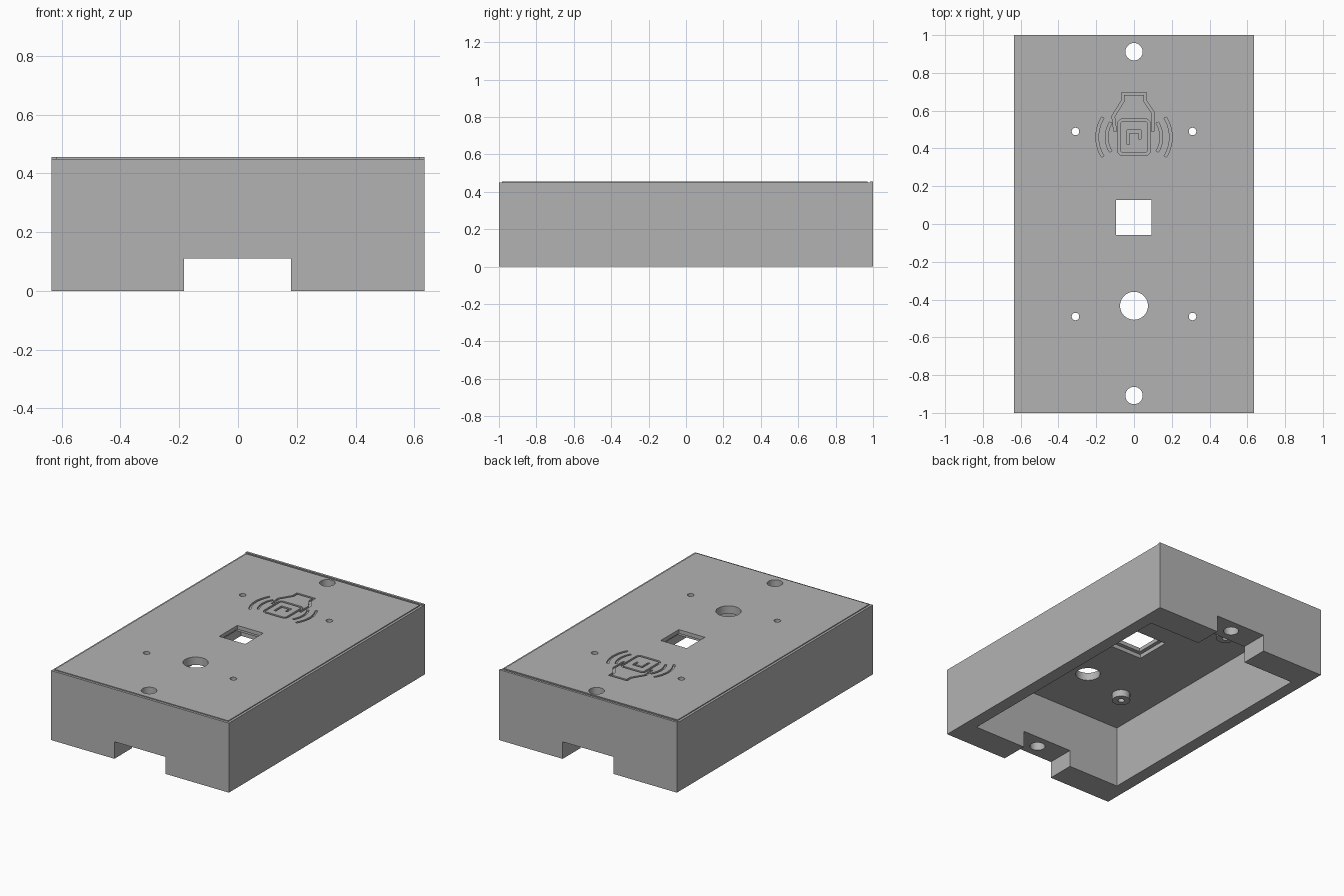
import bpy, bmesh
from math import sin, cos, radians
from mathutils import Vector

old = bpy.data.objects.get("Cube")
if old:
    bpy.data.objects.remove(old, do_unlink=True)

TOP, STEP, CEILING, NOTCH = 0.455, 0.449, 0.404, 0.11
W, L = 0.635, 1.0

grey = bpy.data.materials.new("plain grey")
grey.use_nodes = True
grey.diffuse_color = (0.45, 0.45, 0.45, 1)
grey.node_tree.nodes["Principled BSDF"].inputs["Base Color"].default_value = (0.45, 0.45, 0.45, 1)


def finish(bm, name):
    bmesh.ops.recalc_face_normals(bm, faces=bm.faces)
    mesh = bpy.data.meshes.new(name)
    bm.to_mesh(mesh)
    bm.free()
    mesh.materials.append(grey)
    obj = bpy.data.objects.new(name, mesh)
    bpy.context.collection.objects.link(obj)
    return obj


def box(name, x0, x1, y0, y1, z0, z1):
    bm = bmesh.new()
    bmesh.ops.create_cube(bm, size=1)
    for v in bm.verts:
        v.co = ((x0 + x1) / 2 + v.co.x * (x1 - x0),
                (y0 + y1) / 2 + v.co.y * (y1 - y0),
                (z0 + z1) / 2 + v.co.z * (z1 - z0))
    return finish(bm, name)


def cylinder(name, x, y, r, z0, z1, sides=40):
    bm = bmesh.new()
    bmesh.ops.create_cone(bm, cap_ends=True, segments=sides, radius1=r, radius2=r, depth=z1 - z0)
    bmesh.ops.translate(bm, verts=bm.verts, vec=(x, y, (z0 + z1) / 2))
    return finish(bm, name)


def ribbon(name, points, width, z0, z1, closed=False):
    """Upright strip of constant width that follows a flat path."""
    pts = [Vector(p) for p in points]
    n = len(pts)
    bm = bmesh.new()
    rings = []
    for i, p in enumerate(pts):
        before = pts[i - 1] if closed or i > 0 else p
        after = pts[(i + 1) % n] if closed or i < n - 1 else p
        d1, d2 = (p - before), (after - p)
        d1 = d1.normalized() if d1.length else d2.normalized()
        d2 = d2.normalized() if d2.length else d1
        t = (d1 + d2).normalized()
        side = Vector((-t.y, t.x)) * (width / 2 / max(t.dot(d1), 0.5))
        a, b = p + side, p - side
        rings.append([bm.verts.new((q.x, q.y, z)) for q, z in ((a, z0), (b, z0), (b, z1), (a, z1))])
    for i in range(n if closed else n - 1):
        r, s = rings[i], rings[(i + 1) % n]
        for k in range(4):
            bm.faces.new((r[k], r[(k + 1) % 4], s[(k + 1) % 4], s[k]))
    if not closed:
        bm.faces.new(rings[0])
        bm.faces.new(rings[-1])
    return finish(bm, name)


def combine(target, tool, operation):
    mod = target.modifiers.new(operation.lower(), 'BOOLEAN')
    mod.operation, mod.solver, mod.object = operation, 'EXACT', tool
    tool.hide_render = True
    bpy.context.view_layer.objects.active = target
    bpy.ops.object.modifier_apply(modifier=mod.name)
    bpy.data.objects.remove(tool, do_unlink=True)


# Outer shell
case = box("case", -W, W, -L, L, 0, TOP)


def cut(tool):
    combine(case, tool, 'DIFFERENCE')


# Hollow underside and the cable notch through both ends
cut(box("cavity", -0.553, 0.553, -0.82, 0.82, -0.1, CEILING))
cut(box("notch", -0.183, 0.181, -1.1, 1.1, -0.1, NOTCH))

# Low step around the lid, leaving a lip along the back edge
for s in (-1, 1):
    x0, x1 = sorted((s * 0.62, s * 0.7))
    cut(box("side_step", x0, x1, -1.1, 0.985, STEP, 0.5))
cut(box("front_step", -0.7, 0.7, -1.1, -0.985, STEP, 0.5))
cut(box("back_groove", -0.7, 0.7, 0.97, 0.985, STEP, 0.5))

# Screw standoffs under the lid, drilled through
for x in (-0.31, 0.31):
    for y in (-0.49, 0.49):
        combine(case, cylinder("standoff", x, y, 0.055, 0.36, 0.43), 'UNION')
        cut(cylinder("screw_hole", x, y, 0.02, 0.3, 0.5, 24))

# Mounting holes, round opening, and square window with a recess beneath
for y in (-0.908, 0.912):
    cut(cylinder("mounting_hole", 0, y, 0.046, 0.05, 0.5))
cut(cylinder("round_opening", 0, -0.433, 0.074, 0.35, 0.5, 48))
cut(box("window", -0.094, 0.092, -0.058, 0.127, 0.35, 0.5))
cut(box("window_recess", -0.119, 0.117, -0.083, 0.152, 0.35, 0.43))

# Engraved pictogram: waves, a card outline and a hand outline
FLOOR, LINE, CY = TOP - 0.01, 0.014, 0.46


def arc(cx, cy, r, a0, a1, steps=10):
    return [(cx + r * cos(radians(a0 + (a1 - a0) * i / steps)),
             cy + r * sin(radians(a0 + (a1 - a0) * i / steps))) for i in range(steps + 1)]


for start in (-32, 148):
    for r in (0.145, 0.195):
        cut(ribbon("wave", arc(0, CY, r, start, start + 64), LINE, FLOOR, 0.5))
card = []
for cx, cy, a in ((0.06, 0.53, 0), (-0.06, 0.53, 90), (-0.06, 0.39, 180), (0.06, 0.39, 270)):
    card += arc(cx, cy, 0.02, a, a + 90, 3)
cut(ribbon("card", card, LINE, FLOOR, 0.5, closed=True))
cut(ribbon("finger", [(-0.03, 0.42), (-0.03, 0.49), (0.03, 0.49), (0.03, 0.45)], LINE, FLOOR, 0.5))
cut(ribbon("hand", [(-0.1, 0.49), (-0.11, 0.57), (-0.06, 0.65), (-0.06, 0.69),
                    (0.06, 0.69), (0.06, 0.65), (0.1, 0.59), (0.1, 0.49)], LINE, FLOOR, 0.5))

# Smooth hole walls with sharp rims
bpy.ops.object.select_all(action='DESELECT')
case.select_set(True)
bpy.context.view_layer.objects.active = case
bpy.ops.object.shade_smooth_by_angle(angle=radians(30))
